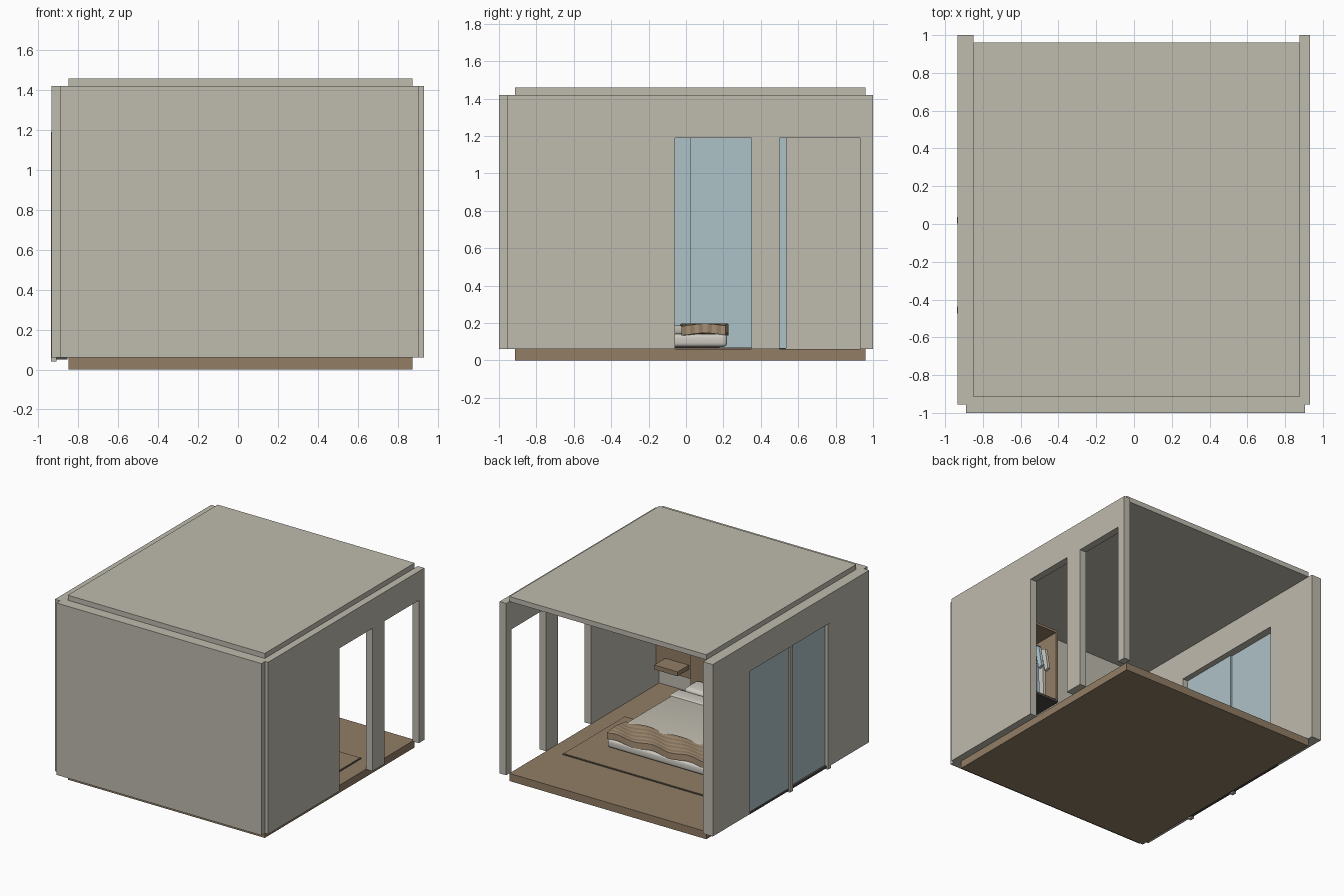
import bpy, bmesh, math

if "Cube" in bpy.data.objects:
    bpy.data.objects.remove(bpy.data.objects["Cube"])

def mat(name, c):
    m = bpy.data.materials.new(name)
    m.diffuse_color = (*c, 1)
    m.use_nodes = True
    m.node_tree.nodes["Principled BSDF"].inputs["Base Color"].default_value = m.diffuse_color
    return m

PLASTER = mat("warm plaster", (.52, .495, .425))
WOOD = mat("brown wood", (.285, .205, .13))
TAN = mat("tan stripe", (.39, .28, .18))
GLASS = mat("pale blue glass", (.42, .54, .58))
LINEN = mat("pale linen", (.62, .60, .54))
DARK = mat("dark track", (.07, .065, .06))
BLUE = mat("blue cloth", (.45, .60, .68))

def finish(name, me, m):
    ob = bpy.data.objects.new(name, me)
    bpy.context.collection.objects.link(ob)
    for k in (m if isinstance(m, list) else [m]):
        me.materials.append(k)
    return ob

def smooth(ob):
    bpy.ops.object.select_all(action='DESELECT')
    bpy.context.view_layer.objects.active = ob
    ob.select_set(True)
    bpy.ops.object.shade_smooth_by_angle(angle=math.radians(40))

def box(name, x, y, z, m, bevel=0):
    """Box between the given (min, max) ranges."""
    bm = bmesh.new()
    bmesh.ops.create_cube(bm, size=1)
    for v in bm.verts:
        v.co = [(r[0] + r[1]) / 2 + c * (r[1] - r[0]) for c, r in zip(v.co, (x, y, z))]
    if bevel:
        bmesh.ops.bevel(bm, geom=bm.edges[:], offset=bevel, segments=4,
                        profile=.5, affect='EDGES')
    me = bpy.data.meshes.new(name)
    bm.to_mesh(me)
    bm.free()
    ob = finish(name, me, m)
    if bevel:
        smooth(ob)
    return ob

def prism(name, pts, axis, lo, hi, m):
    """Extrude a 2D profile (u, z) along x or y."""
    bm = bmesh.new()
    vs = [bm.verts.new((lo, u, z) if axis == 'x' else (u, lo, z)) for u, z in pts]
    f = bm.faces.new(vs)
    r = bmesh.ops.extrude_face_region(bm, geom=[f])
    d = (hi - lo, 0, 0) if axis == 'x' else (0, hi - lo, 0)
    bmesh.ops.translate(bm, vec=d, verts=[v for v in r['geom'] if isinstance(v, bmesh.types.BMVert)])
    bmesh.ops.recalc_face_normals(bm, faces=bm.faces[:])
    me = bpy.data.meshes.new(name)
    bm.to_mesh(me)
    bm.free()
    return finish(name, me, m)

# Shell: floor, roof, front wall
B, H, T = .06, 1.19, 1.42
box("floor", (-.85, .875), (-.915, .96), (0, B), WOOD)
box("roof", (-.85, .875), (-.915, .96), (T, 1.46), PLASTER)
box("front_wall", (-.89, .905), (-1, -.915), (B, T), PLASTER)

# Side walls as stepped profiles with openings reaching the floor
prism("right_wall", [(-.955, B), (-.06, B), (-.06, H), (.35, H), (.35, B), (.5, B),
                     (.5, H), (.93, H), (.93, B), (1, B), (1, T), (-.955, T)],
      'x', .875, .932, PLASTER)
prism("left_wall", [(-.955, B), (-.46, B), (-.46, H), (.535, H), (.535, B),
                    (1, B), (1, T), (-.955, T)], 'x', -.935, -.85, PLASTER)

# Sliding glass doors in the left wall
box("glass_pane_front", (-.908, -.896), (-.46, .025), (B, H), GLASS)
box("glass_pane_rear", (-.922, -.91), (0, .535), (B, H), GLASS)
box("door_track", (-.925, -.855), (-.46, .535), (.05, .067), DARK)
for i, y in enumerate((.02, -.455)):
    box(f"door_post_{i}", (-.937, -.91), (y - .018, y + .018), (.04, H), PLASTER)

# Rug with a darker border line
box("rug_border", (-.65, .745), (-.3, .48), (.06, .064), DARK)
box("rug", (-.644, .739), (-.294, .474), (.06, .068), WOOD)

# Bed
BX0, BX1 = -.45, .54
box("bed_base", (BX0 + .04, BX1 - .04), (-.84, .18), (.06, .08), DARK)
box("mattress", (BX0, BX1), (-.85, .22), (.072, .142), LINEN, .022)
box("duvet", (BX0 + .01, BX1 - .01), (-.7, .0), (.138, .186), PLASTER, .015)
box("folded_sheet", (BX0, BX1), (-.68, -.56), (.15, .194), LINEN, .014)
for i, x in enumerate((-.2, .29)):
    box(f"pillow_{i}", (x - .21, x + .21), (-.85, -.68), (.142, .215), LINEN, .03)

# Wavy striped throw over the bed foot
NX, NY = 48, 10
bm = bmesh.new()
rows = []
for j in range(NY + 1):
    t = j / NY
    row = []
    for i in range(NX + 1):
        x = BX0 - .005 + (BX1 - BX0 + .01) * i / NX
        wave = math.sin(x * 17 + t * 2)
        y = -.025 + .245 * t + .008 * wave
        z = .19 + .007 * math.sin(x * 21 + t * 5)
        row.append(bm.verts.new((x, y, z)))
    rows.append(row)
for j in range(NY):
    for i in range(NX):
        f = bm.faces.new((rows[j][i], rows[j][i + 1], rows[j + 1][i + 1], rows[j + 1][i]))
        f.material_index = j % 2
r = bmesh.ops.extrude_face_region(bm, geom=bm.faces[:])
for v in r['geom']:
    if isinstance(v, bmesh.types.BMVert):
        v.co.z -= .05
bmesh.ops.recalc_face_normals(bm, faces=bm.faces[:])
me = bpy.data.meshes.new("throw_blanket")
bm.to_mesh(me)
bm.free()
smooth(finish("throw_blanket", me, [WOOD, TAN]))

# Headboard with side panels and floating nightstands
box("headboard", (BX0 - .01, BX1 + .015), (-.915, -.85), (.06, .52), WOOD)
for name, x0, x1 in (("right", .555, .87), ("left", -.78, -.46)):
    box(f"side_panel_{name}", (x0, x1), (-.915, -.87), (.19, .52), WOOD)
    box(f"nightstand_{name}", (x0 + .03, x1 - .08), (-.87, -.73), (.26, .295), WOOD)

# Open wardrobe with hanging clothes
WX0, WX1, WY0, WY1 = .26, .75, -.915, -.55
box("wardrobe_bottom", (WX0, WX1), (WY0, WY1), (.62, .64), DARK)
box("wardrobe_top", (WX0, WX1), (WY0, WY1), (1.2, 1.22), WOOD)
for i, x in enumerate((WX0, WX1 - .02)):
    box(f"wardrobe_side_{i}", (x, x + .02), (WY0, WY1), (.64, 1.2), WOOD)
box("clothes_rail", (WX0, WX1), (-.735, -.725), (1.15, 1.16), DARK)
half = [(.02, 1.14), (.035, 1.11), (.12, 1.07), (.15, .9), (.115, .89), (.095, 1.0), (.1, .7)]
shirt = [(-.73 + u, z) for u, z in half] + [(-.73 - u, z) for u, z in reversed(half)]
for i in range(7):
    x = .31 + i * .06
    prism(f"shirt_{i}", shirt, 'x', x, x + .022, BLUE if i % 2 else LINEN)
